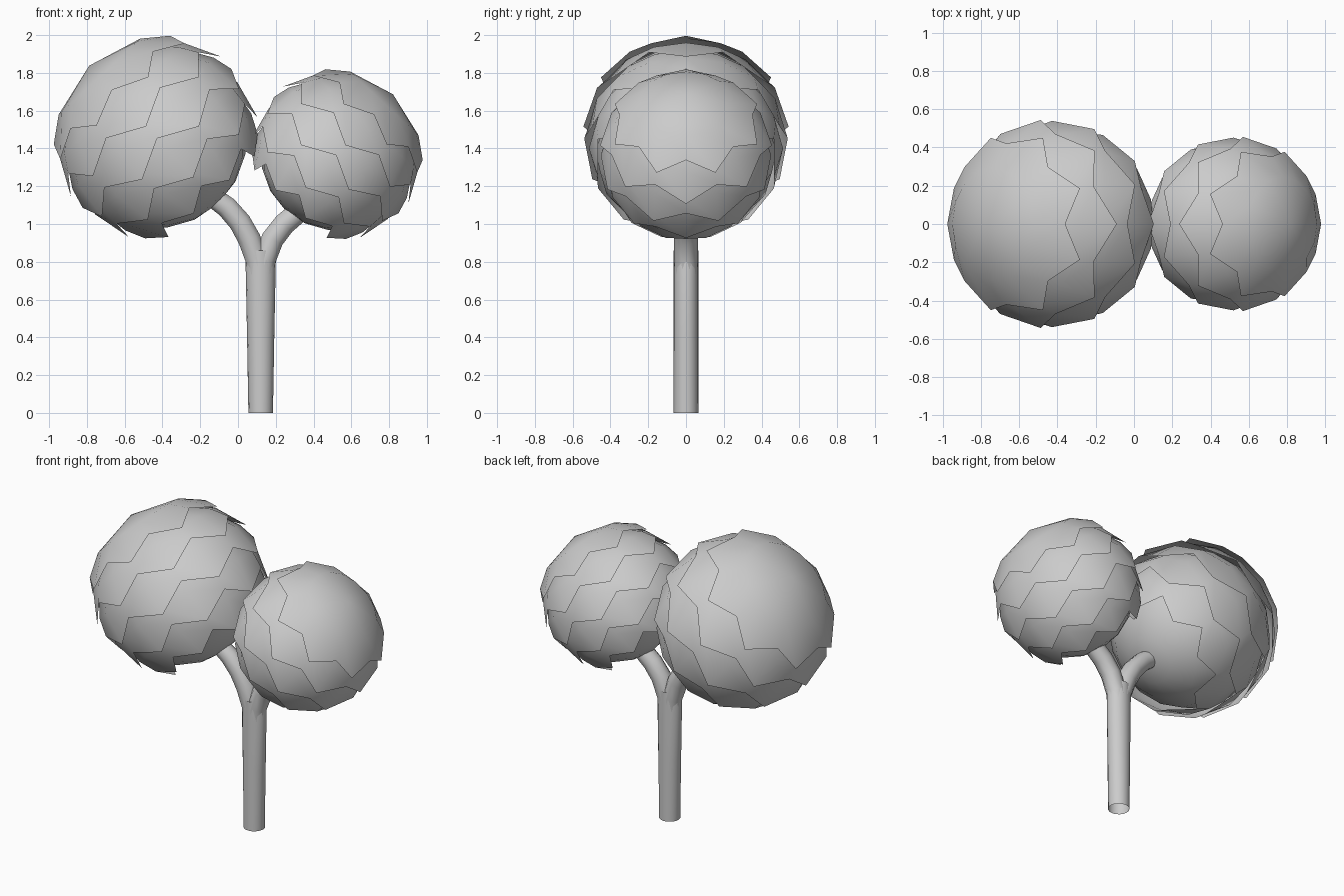
import bpy, bmesh
from math import sin, cos, radians, pi

if "Cube" in bpy.data.objects:
    bpy.data.objects.remove(bpy.data.objects["Cube"])

SIDES = 16


def finish(name, bm, angle=40):
    bmesh.ops.recalc_face_normals(bm, faces=bm.faces)
    me = bpy.data.meshes.new(name)
    bm.to_mesh(me)
    bm.free()
    ob = bpy.data.objects.new(name, me)
    bpy.context.collection.objects.link(ob)
    bpy.ops.object.select_all(action='DESELECT')
    bpy.context.view_layer.objects.active = ob
    ob.select_set(True)
    bpy.ops.object.shade_smooth_by_angle(angle=radians(angle))
    return ob


def bridge(bm, a, b):
    for i in range(len(a)):
        j = (i + 1) % len(a)
        bm.faces.new((a[i], a[j], b[j], b[i]))


def ring(bm, rows):
    """Ring of vertices from (polar angle in degrees, radius) per side."""
    out = []
    for i, (p, r) in enumerate(rows):
        t, p = 2 * pi * i / SIDES, radians(p)
        out.append(bm.verts.new((r * sin(p) * cos(t), r * sin(p) * sin(t), r * cos(p))))
    return out


def shell(bm, levels, tip, r_edge, parity):
    """Band of leaves: plain rings at levels, then a zigzag lower edge."""
    rings = [ring(bm, [(angle, r)] * SIDES) for angle, r in levels]
    rings.append(ring(bm, [(tip, r_edge) if (i + parity) % 2 else (tip - 11, r_edge - 0.01)
                           for i in range(SIDES)]))
    for a, b in zip(rings, rings[1:]):
        bridge(bm, a, b)
    return rings[0]


def foliage(name, loc, scale, tilt):
    bm = bmesh.new()
    # inner ball
    bmesh.ops.create_uvsphere(bm, u_segments=SIDES, v_segments=10, radius=0.49)
    # top cap
    top = shell(bm, [(34, 0.536)], 62, 0.56, 0)
    pole = bm.verts.new((0, 0, 0.525))
    for i in range(SIDES):
        bm.faces.new((pole, top[i], top[(i + 1) % SIDES]))
    # overlapping leaf layers
    for n, tip in enumerate((82, 102, 122, 142)):
        shell(bm, [(tip - 40, 0.495), (tip - 23, 0.528)], tip, 0.557, (n + 1) % 2)
    ob = finish(name, bm)
    ob.location = loc
    ob.scale = (scale,) * 3
    ob.rotation_euler = (0, radians(tilt), 0)
    return ob


foliage("left_foliage", (-0.435, 0, 1.46), 0.985, -43)
foliage("right_foliage", (0.525, 0, 1.37), 0.825, 43)

# trunk: open tube widening to an oval at the fork
bm = bmesh.new()
prev = None
for z, rx in ((0, 0.065), (0.4, 0.072), (0.8, 0.08), (0.86, 0.07)):
    cur = [bm.verts.new((0.12 + rx * cos(2 * pi * i / 16), 0.065 * sin(2 * pi * i / 16), z))
           for i in range(16)]
    if prev:
        bridge(bm, prev, cur)
    prev = cur
finish("trunk", bm)


# branches
def branch(name, pts):
    cu = bpy.data.curves.new(name, 'CURVE')
    cu.dimensions = '3D'
    cu.bevel_depth = 0.063
    cu.bevel_resolution = 3
    cu.use_fill_caps = True
    sp = cu.splines.new('POLY')
    sp.points.add(len(pts) - 1)
    for p, (x, z, r) in zip(sp.points, pts):
        p.co = (x, 0, z, 1)
        p.radius = r
    sp.use_smooth = True
    ob = bpy.data.objects.new(name, cu)
    bpy.context.collection.objects.link(ob)


branch("left_branch", [(0.108, 0.72, 0.97), (0.1, 0.81, 1), (0.06, 0.92, 1),
                       (0.01, 1.01, 0.98), (-0.06, 1.09, 0.95), (-0.13, 1.14, 0.9)])
branch("right_branch", [(0.132, 0.72, 0.97), (0.14, 0.81, 1), (0.183, 0.92, 1),
                        (0.245, 1.0, 0.98), (0.34, 1.08, 0.95)])
